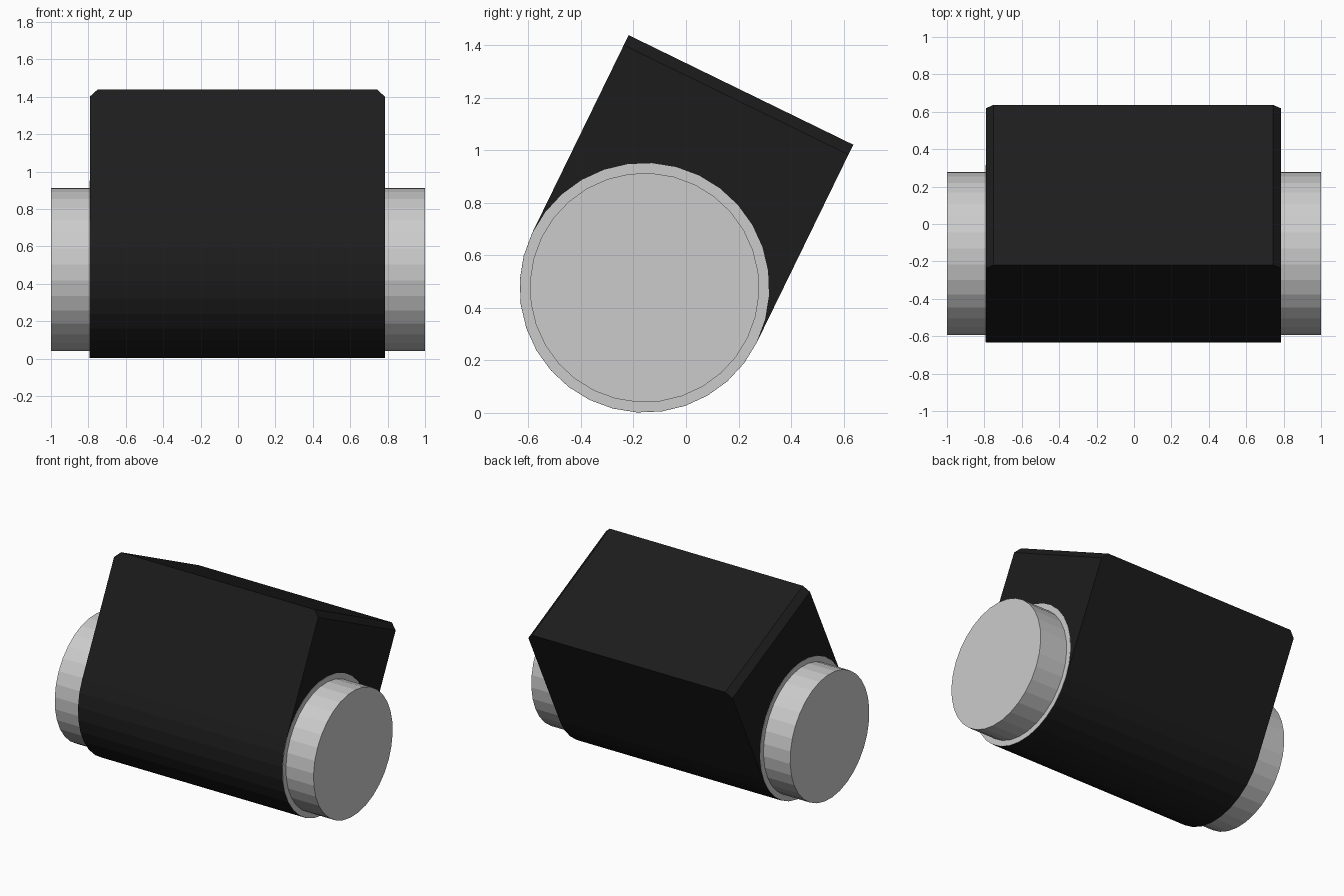
import bpy, bmesh, math
from mathutils import Matrix

if "Cube" in bpy.data.objects:
    bpy.data.objects.remove(bpy.data.objects["Cube"])

SEG = 32
R, R_AXLE, HEIGHT = 0.476, 0.437, 0.838
X0, X1 = -0.792, 0.785
TILT = math.radians(-26.0)
# Parts are made around the x axis, tilted back, then moved to the axle centre
PLACE = Matrix.Translation((0, -0.158, 0.477)) @ Matrix.Rotation(TILT, 4, 'X')


def material(name, rgb):
    m = bpy.data.materials.new(name)
    m.diffuse_color = (*rgb, 1)
    m.use_nodes = True
    m.node_tree.nodes["Principled BSDF"].inputs["Base Color"].default_value = m.diffuse_color
    return m


def arc(radius, start, end, steps):
    return [(radius * math.cos(start + (end - start) * i / steps),
             radius * math.sin(start + (end - start) * i / steps)) for i in range(steps + 1)]


def extrude_x(name, profile, x0, x1, chamfer=0, mat=None):
    bm = bmesh.new()
    face = bm.faces.new([bm.verts.new((x0, y, z)) for y, z in profile])
    new = bmesh.ops.extrude_face_region(bm, geom=[face], use_keep_orig=True)['geom']
    bmesh.ops.translate(bm, vec=(x1 - x0, 0, 0),
                        verts=[g for g in new if isinstance(g, bmesh.types.BMVert)])
    bmesh.ops.recalc_face_normals(bm, faces=bm.faces)
    if chamfer:
        # Cut the two short top edges at the ends
        edges = [e for e in bm.edges if all(v.co.z > HEIGHT - 1e-4 for v in e.verts)
                 and abs(e.verts[0].co.x - e.verts[1].co.x) < 1e-4]
        bmesh.ops.bevel(bm, geom=edges, offset=chamfer, segments=1, affect='EDGES')
    bm.transform(PLACE)
    mesh = bpy.data.meshes.new(name)
    bm.to_mesh(mesh)
    bm.free()
    obj = bpy.data.objects.new(name, mesh)
    bpy.context.collection.objects.link(obj)
    if mat:
        mesh.materials.append(mat)
    return obj


# Dark block with a half-round underside and chamfered top ends
black = material("black", (0.012, 0.012, 0.012))
extrude_x("block", arc(R, math.pi, 2 * math.pi, SEG // 2) + [(R, HEIGHT), (-R, HEIGHT)],
          X0, X1, 0.042, black)

# Grey core showing as a thin ring on each end of the block
extrude_x("core_ring", arc(R - 0.001, 0, 2 * math.pi, SEG)[:-1], X0 - 0.002, X1 + 0.002)

# Grey axle sticking out at both ends
extrude_x("axle", arc(R_AXLE, 0, 2 * math.pi, SEG)[:-1], -1, 1)
